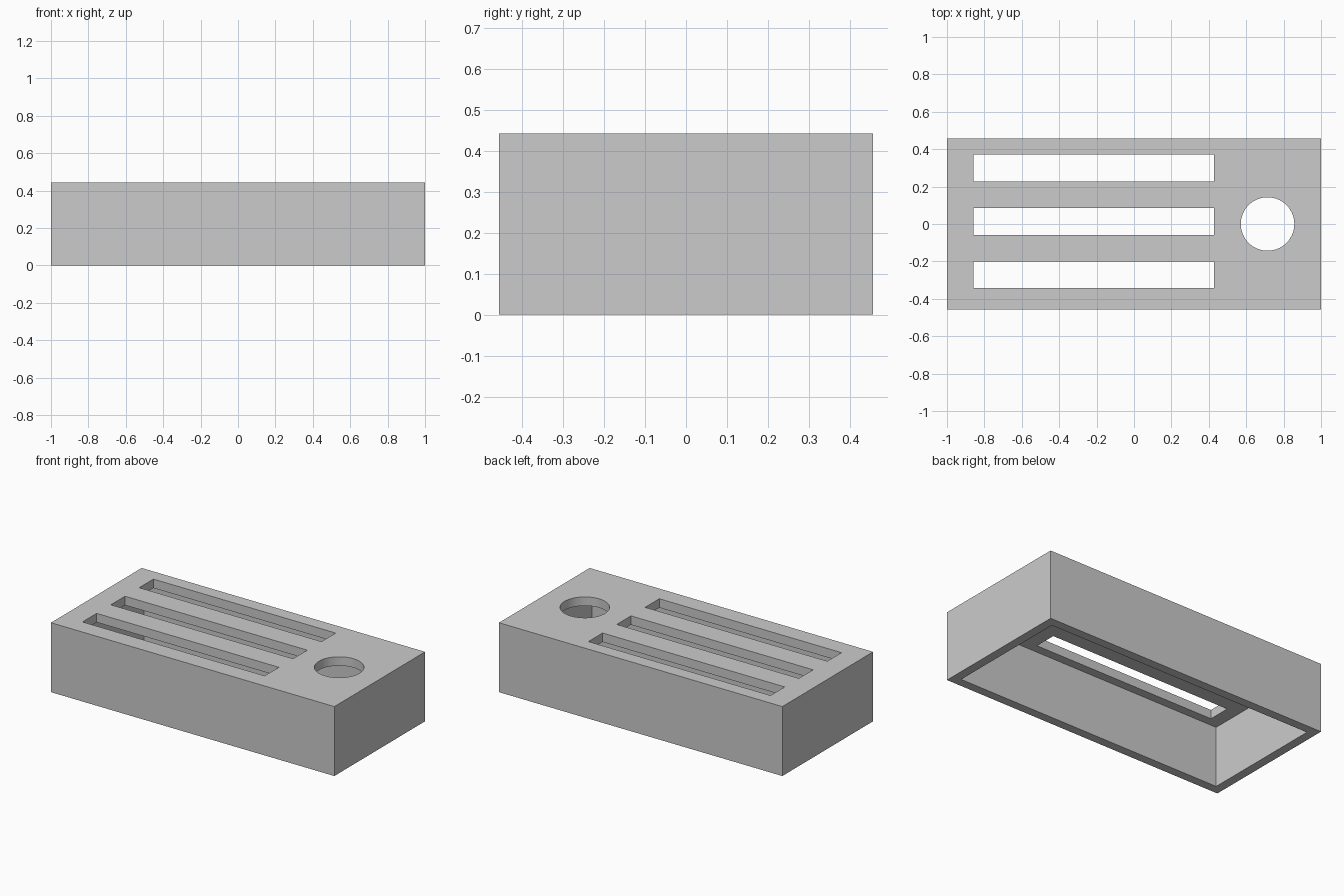
import bpy

# Remove the default cube
if "Cube" in bpy.data.objects:
    bpy.data.objects.remove(bpy.data.objects["Cube"], do_unlink=True)

LENGTH, WIDTH, HEIGHT = 2.0, 0.914, 0.443
WALL = 0.057

grey = bpy.data.materials.new("plain_grey")
grey.use_nodes = True
colour = (0.6, 0.6, 0.6, 1)
grey.diffuse_color = colour
grey.node_tree.nodes["Principled BSDF"].inputs["Base Color"].default_value = colour


def box(name, size, centre):
    bpy.ops.mesh.primitive_cube_add(size=1, location=centre)
    obj = bpy.context.object
    obj.name = name
    obj.scale = size
    bpy.ops.object.transform_apply(location=False, rotation=False, scale=True)
    obj.data.materials.append(grey)
    return obj


def cut(target, cutter):
    mod = target.modifiers.new(cutter.name, "BOOLEAN")
    mod.operation = "DIFFERENCE"
    mod.solver = "EXACT"
    mod.object = cutter
    bpy.context.view_layer.objects.active = target
    bpy.ops.object.modifier_apply(modifier=mod.name)
    bpy.data.objects.remove(cutter, do_unlink=True)


# Outer case, hollowed from the open underside
case = box("case", (LENGTH, WIDTH, HEIGHT), (0, 0, HEIGHT / 2))
depth = HEIGHT - WALL
cut(case, box("cavity", (LENGTH - 2 * WALL, WIDTH - 2 * WALL, 2 * depth), (0, 0, 0)))

# Three long slots through the top
for i in range(3):
    y = 0.3 - i * 0.286
    cut(case, box("slot", (1.286, 0.143, 0.2), (-0.214, y, HEIGHT)))

# Round hole through the top
bpy.ops.mesh.primitive_cylinder_add(vertices=64, radius=0.143, depth=0.2,
                                    location=(0.714, 0, HEIGHT))
hole = bpy.context.object
hole.name = "round_hole"
hole.data.materials.append(grey)
cut(case, hole)

# Smooth only the round hole wall
bpy.ops.object.select_all(action="DESELECT")
case.select_set(True)
bpy.context.view_layer.objects.active = case
bpy.ops.object.shade_smooth_by_angle(angle=0.5)
